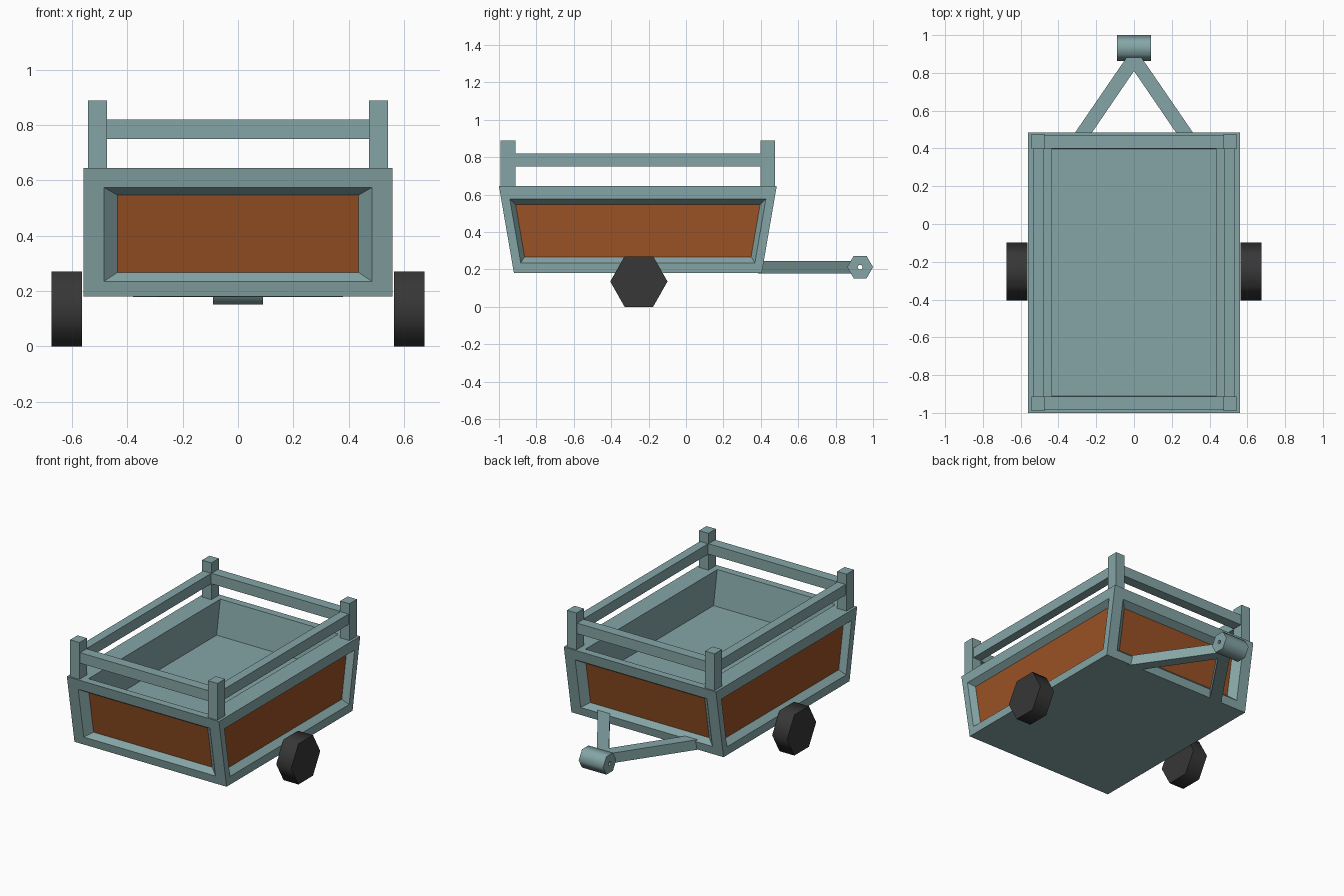
import bpy, bmesh, math
from mathutils import Vector

if "Cube" in bpy.data.objects:
    bpy.data.objects.remove(bpy.data.objects["Cube"])

CY = -0.2575           # centre of the tub along y
Z0, Z1 = 0.18, 0.645   # tub bottom and top


def material(name, rgb):
    m = bpy.data.materials.new(name)
    m.diffuse_color = (*rgb, 1)
    m.use_nodes = True
    m.node_tree.nodes["Principled BSDF"].inputs["Base Color"].default_value = m.diffuse_color
    return m


PAINT = material("grey_teal_paint", (0.235, 0.375, 0.38))
RUST = material("rust_panel", (0.32, 0.082, 0.018))
RUBBER = material("black_rubber", (0.038, 0.038, 0.038))


def finish(bm, name, *mats):
    bmesh.ops.remove_doubles(bm, verts=bm.verts, dist=0.0001)
    bmesh.ops.recalc_face_normals(bm, faces=bm.faces)
    me = bpy.data.meshes.new(name)
    bm.to_mesh(me)
    bm.free()
    ob = bpy.data.objects.new(name, me)
    bpy.context.collection.objects.link(ob)
    for m in mats:
        me.materials.append(m)
    return ob


def face(bm, pts, mat=0):
    f = bm.faces.new([bm.verts.new(p) for p in pts])
    f.material_index = mat


def bridge(bm, a, b):
    n = len(a)
    for i in range(n):
        j = (i + 1) % n
        face(bm, (a[i], a[j], b[j], b[i]))


def box(name, lo, hi):
    bm = bmesh.new()
    a, b = [[(lo[0], lo[1], z), (hi[0], lo[1], z), (hi[0], hi[1], z), (lo[0], hi[1], z)]
            for z in (lo[2], hi[2])]
    bridge(bm, a, b)
    face(bm, a)
    face(bm, b)
    return finish(bm, name, PAINT)


def half_len(z):
    return 0.6625 + 0.08 * (z - Z0) / (Z1 - Z0)


# Tub: flared ends, recessed rust panels on four sides, open top
def end_ring(s, m, zl, zh, d):
    return [(t * (0.56 - m), CY + s * (half_len(z) - d), z)
            for t, z in ((-1, zl), (1, zl), (1, zh), (-1, zh))]


def side_ring(s, m, zl, zh, d):
    return [(s * (0.56 - d), CY + t * (half_len(z) - m), z)
            for t, z in ((-1, zl), (1, zl), (1, zh), (-1, zh))]


def level(x, z, inset):
    h = half_len(z) - inset
    return [(-x, CY - h, z), (x, CY - h, z), (x, CY + h, z), (-x, CY + h, z)]


bm = bmesh.new()
for ring, m1, m2 in ((end_ring, 0.075, 0.123), (side_ring, 0.046, 0.072)):
    for s in (-1, 1):
        outer = ring(s, 0, Z0, Z1, 0)
        opening = ring(s, m1, 0.235, 0.575, 0)
        panel = ring(s, m2, 0.267, 0.547, 0.04)
        bridge(bm, outer, opening)
        bridge(bm, opening, panel)
        face(bm, panel, 1)
rim, floor = level(0.435, Z1, 0.05), level(0.435, 0.42, 0.05)
bridge(bm, level(0.56, Z1, 0), rim)
bridge(bm, rim, floor)
face(bm, floor)
face(bm, level(0.56, Z0, 0))
finish(bm, "trailer_tub", PAINT, RUST)

# Corner posts and rails
for sx in (-1, 1):
    xs = sorted((sx * 0.543, sx * 0.474))
    for sy in (-1, 1):
        ys = sorted((CY + sy * 0.733, CY + sy * 0.655))
        box("corner_post", (xs[0], ys[0], 0.64), (xs[1], ys[1], 0.89))
    rx = sorted((sx * 0.536, sx * 0.476))
    box("side_rail", (rx[0], CY - 0.66, 0.75), (rx[1], CY + 0.66, 0.82))
    ry = sorted((CY + sx * 0.726, CY + sx * 0.657))
    box("end_rail", (-0.48, ry[0], 0.75), (0.48, ry[1], 0.82))

# A-shaped drawbar
bm = bmesh.new()
half = [(0.38, 0.385), (0.037, 0.885), (0.0, 0.885), (0.0, 0.81), (0.29, 0.385)]
outline = half[:2] + [(-x, y) for x, y in reversed(half[:2])] + [(-0.29, 0.385), (0, 0.81), (0.29, 0.385)]
low, high = [[(x, y, z) for x, y in outline] for z in (0.178, 0.245)]
bridge(bm, low, high)
face(bm, low)
face(bm, high)
finish(bm, "drawbar", PAINT)


# Six-sided rollers lying along x, optionally with a through hole
def roller(name, x0, x1, cy, cz, ry, rz, mat, hole=0):
    def ring(x, k):
        return [(x, cy + k * ry * math.cos(i * math.pi / 3),
                 cz + k * rz * math.sin(i * math.pi / 3) / math.sin(math.pi / 3)) for i in range(6)]
    bm = bmesh.new()
    a, b = ring(x0, 1), ring(x1, 1)
    bridge(bm, a, b)
    if hole:
        c, d = ring(x0, hole), ring(x1, hole)
        bridge(bm, a, c)
        bridge(bm, b, d)
        bridge(bm, c, d)
    else:
        face(bm, a)
        face(bm, b)
    ob = finish(bm, name, mat)
    bpy.ops.object.select_all(action='DESELECT')
    ob.select_set(True)
    bpy.context.view_layer.objects.active = ob
    bpy.ops.object.shade_smooth_by_angle(angle=math.radians(65))


roller("hitch_coupling", -0.09, 0.09, 0.931, 0.212, 0.069, 0.06, PAINT, 0.2)
for s in (-1, 1):
    roller("wheel", s * 0.565, s * 0.675, -0.252, 0.135, 0.153, 0.135, RUBBER)
